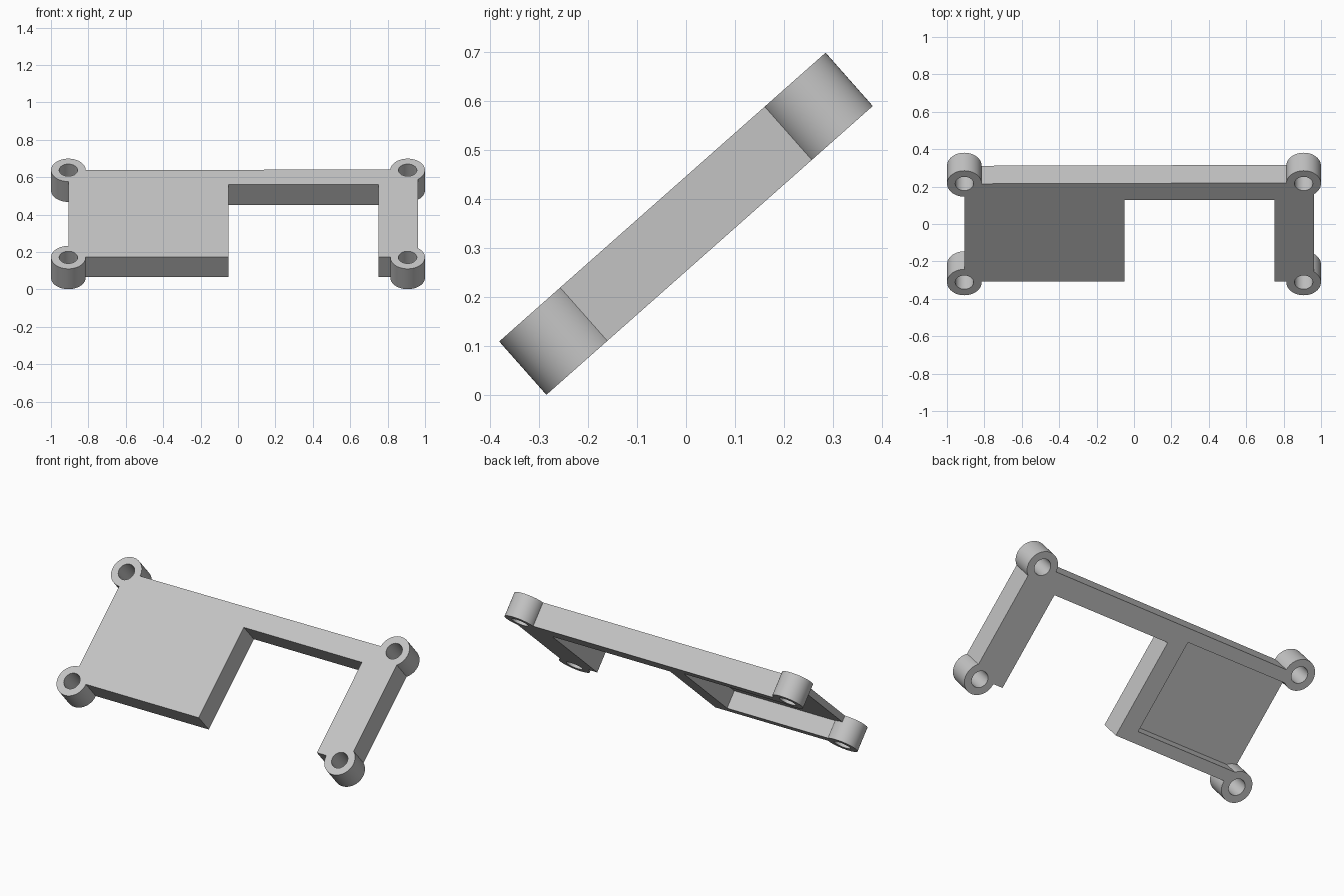
import bpy
import bmesh
import math
from mathutils import Matrix

cube = bpy.data.objects.get("Cube")
if cube:
    bpy.data.objects.remove(cube, do_unlink=True)

HALF = 0.0726        # half of the bracket thickness
STEP = 0.034         # underside of the thin panel skin
BOSS_X, BOSS_Y, BOSS_R, HOLE_R = 0.907, 0.352, 0.0925, 0.049

grey = bpy.data.materials.new("light grey")
grey.use_nodes = True
grey.diffuse_color = (0.55, 0.55, 0.55, 1)
grey.node_tree.nodes["Principled BSDF"].inputs["Base Color"].default_value = (0.55, 0.55, 0.55, 1)


def add_object(name, bm):
    bmesh.ops.recalc_face_normals(bm, faces=bm.faces)
    mesh = bpy.data.meshes.new(name)
    bm.to_mesh(mesh)
    bm.free()
    mesh.materials.append(grey)
    obj = bpy.data.objects.new(name, mesh)
    bpy.context.collection.objects.link(obj)
    return obj


def prism(name, outline, low, high):
    bm = bmesh.new()
    face = bm.faces.new([bm.verts.new((x, y, low)) for x, y in outline])
    moved = bmesh.ops.extrude_face_region(bm, geom=[face])["geom"]
    verts = [g for g in moved if isinstance(g, bmesh.types.BMVert)]
    bmesh.ops.translate(bm, verts=verts, vec=(0, 0, high - low))
    return add_object(name, bm)


def box(name, x0, x1, y0, y1, low, high):
    return prism(name, [(x0, y0), (x1, y0), (x1, y1), (x0, y1)], low, high)


def cylinder(name, x, y, radius, depth):
    bm = bmesh.new()
    bmesh.ops.create_cone(bm, cap_ends=True, segments=64, radius1=radius, radius2=radius,
                          depth=depth, matrix=Matrix.Translation((x, y, 0)))
    return add_object(name, bm)


def combine(target, other, operation):
    other.hide_render = True
    mod = target.modifiers.new(operation.lower(), 'BOOLEAN')
    mod.operation = operation
    mod.solver = 'EXACT'
    mod.object = other
    bpy.context.view_layer.objects.active = target
    bpy.ops.object.modifier_apply(modifier=mod.name)
    bpy.data.objects.remove(other, do_unlink=True)


# Flat frame: wide panel, top rail and narrow arm
bracket = prism("mounting_bracket", [
    (-0.907, -0.3475), (-0.05, -0.3475), (-0.05, 0.2355), (0.75, 0.2355),
    (0.75, -0.3475), (0.963, -0.3475), (0.963, 0.358), (-0.907, 0.351)], -HALF, HALF)

# Pocket under the panel, open at the outer side
combine(bracket, box("pocket_cutter", -1.1, -0.165, -0.28, 0.28, -0.2, STEP), 'DIFFERENCE')

# Stubs of the pocket walls beside the outer bosses
for side in (-1, 1):
    y0, y1 = sorted((side * 0.28, side * 0.345))
    combine(bracket, box("wall_stub", -0.963, -0.88, y0, y1, -HALF, STEP), 'UNION')

# Corner bosses, then their through holes
corners = [(sx * BOSS_X, sy * BOSS_Y) for sx in (-1, 1) for sy in (-1, 1)]
for x, y in corners:
    combine(bracket, cylinder("boss", x, y, BOSS_R, 2 * HALF), 'UNION')
for x, y in corners:
    combine(bracket, cylinder("hole_cutter", x, y, HOLE_R, 1), 'DIFFERENCE')

# Tilt the bracket and smooth the round walls
bracket.rotation_euler.x = math.radians(41.5)
bracket.location.z = 0.35
bpy.ops.object.select_all(action='DESELECT')
bracket.select_set(True)
bpy.context.view_layer.objects.active = bracket
bpy.ops.object.shade_smooth_by_angle(angle=math.radians(30))
